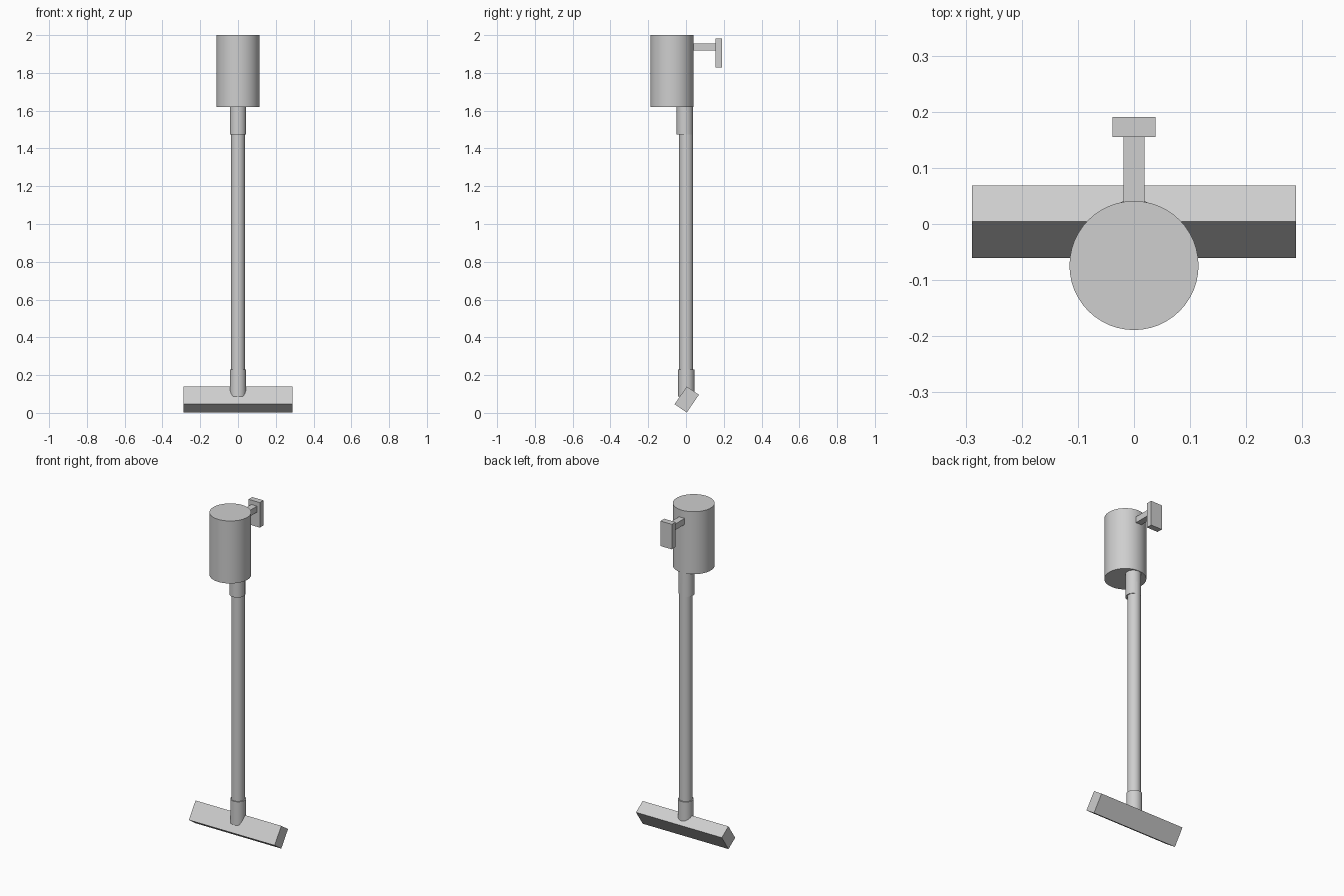
import bpy
import math

default = bpy.data.objects.get("Cube")
if default:
    bpy.data.objects.remove(default, do_unlink=True)

# Single light grey finish
GREY = (0.62, 0.62, 0.62, 1.0)
grey = bpy.data.materials.new("light grey")
grey.use_nodes = True
grey.diffuse_color = GREY
grey.node_tree.nodes["Principled BSDF"].inputs["Base Color"].default_value = GREY


def finish(name):
    obj = bpy.context.object
    obj.name = name
    obj.data.materials.append(grey)
    return obj


def tube(name, radius, y, bottom, top):
    bpy.ops.mesh.primitive_cylinder_add(
        vertices=48, radius=radius, depth=top - bottom,
        location=(0, y, (bottom + top) / 2))
    bpy.ops.object.shade_smooth_by_angle(angle=math.radians(30))
    return finish(name)


def box(name, size, location, tilt=0):
    bpy.ops.mesh.primitive_cube_add(size=1, location=location)
    obj = finish(name)
    obj.scale = size
    bpy.ops.object.transform_apply(location=False, rotation=False, scale=True)
    obj.rotation_euler.x = math.radians(tilt)
    return obj


# Upright pole with a collar at each end
tube("pole", 0.037, 0.001, 0.12, 1.55)
tube("lower_collar", 0.0435, 0.002, 0.086, 0.23)
tube("upper_collar", 0.0435, -0.006, 1.475, 1.63)

# Drum housing, set forward of the pole
tube("drum_housing", 0.115, -0.074, 1.62, 2.0)

# Wall bracket behind the drum
box("bracket_arm", (0.038, 0.145, 0.037), (0, 0.0875, 1.936))
box("bracket_plate", (0.076, 0.036, 0.152), (0, 0.173, 1.905))

# Tilted bar-shaped head at the foot
box("head_bar", (0.577, 0.114, 0.078), (0, 0.004, 0.071), 55.5)
